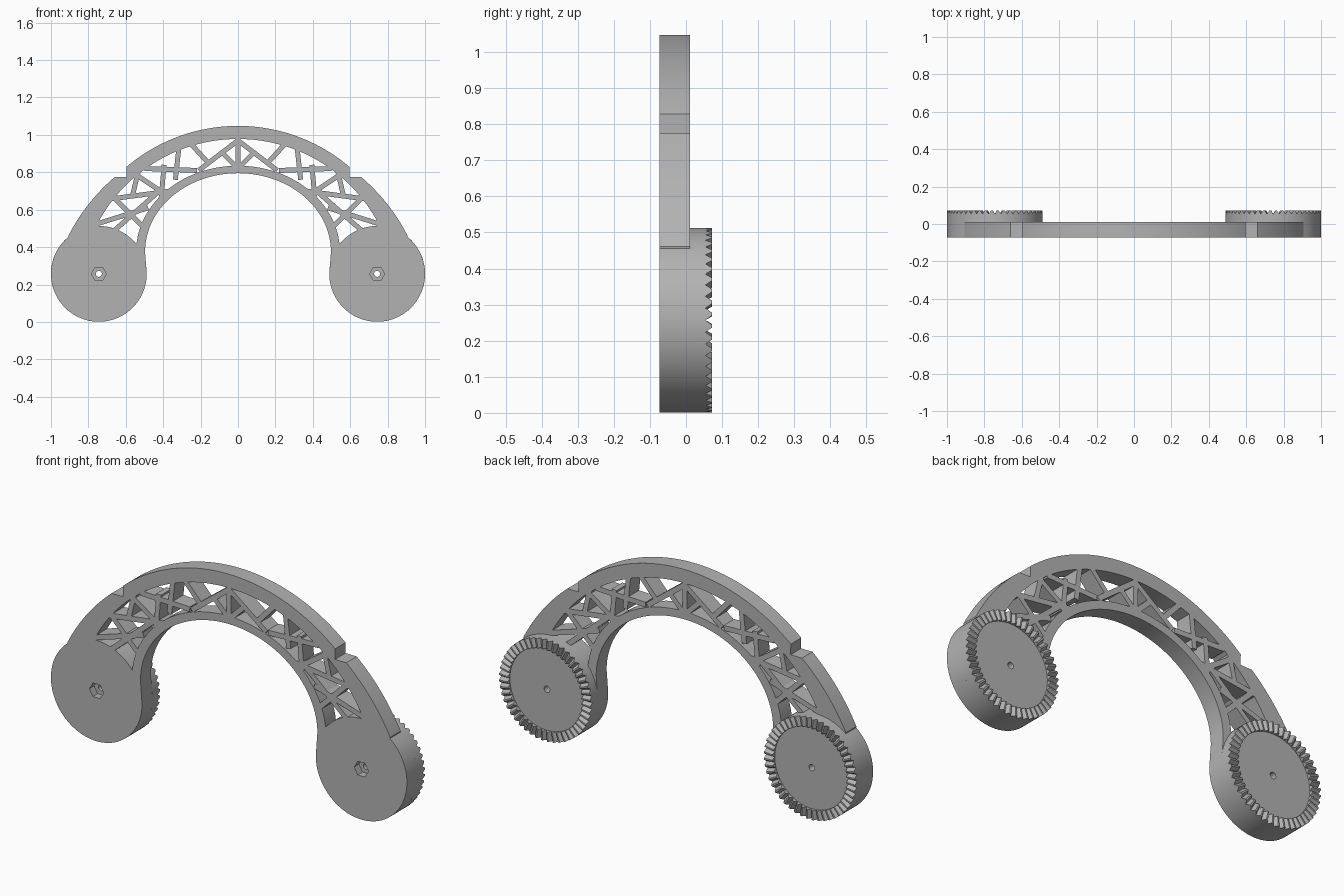
import bpy, bmesh
from math import sin, cos, radians, pi, hypot
from mathutils import Vector

if "Cube" in bpy.data.objects:
    bpy.data.objects.remove(bpy.data.objects["Cube"])

FRONT, BACK = -0.073, 0.011          # arch thickness
HUB_X, HUB_Z, HUB_R = 0.744, 0.257, 0.256
HOLE_R = 0.016

grey = bpy.data.materials.new("plain grey")
grey.use_nodes = True
GREY = (0.45, 0.45, 0.45, 1)
grey.diffuse_color = GREY
grey.node_tree.nodes["Principled BSDF"].inputs["Base Color"].default_value = GREY


def finish(name, bm):
    bmesh.ops.recalc_face_normals(bm, faces=bm.faces)
    mesh = bpy.data.meshes.new(name)
    bm.to_mesh(mesh)
    bm.free()
    mesh.materials.append(grey)
    ob = bpy.data.objects.new(name, mesh)
    bpy.context.collection.objects.link(ob)
    return ob


def add_prism(bm, outline, y0, y1):
    """Extrude an x-z outline along y."""
    face = bm.faces.new([bm.verts.new((x, y0, z)) for x, z in outline])
    ext = bmesh.ops.extrude_face_region(bm, geom=[face])
    for v in ext["geom"]:
        if isinstance(v, bmesh.types.BMVert):
            v.co.y = y1


def prisms(name, outlines, y0, y1):
    bm = bmesh.new()
    for outline in outlines:
        add_prism(bm, outline, y0, y1)
    return finish(name, bm)


def arc(cx, cz, rx, rz, a0, a1, n):
    steps = [radians(a0 + (a1 - a0) * i / n) for i in range(n + 1)]
    return [(cx + rx * cos(a), cz + rz * sin(a)) for a in steps]


def mirrored(half):
    """Close a half outline that starts and ends on x = 0."""
    return half + [(-x, z) for x, z in reversed(half[1:-1])]


def cut(target, cutter):
    mod = target.modifiers.new("cut", "BOOLEAN")
    mod.operation, mod.solver, mod.object = "DIFFERENCE", "EXACT", cutter
    bpy.context.view_layer.objects.active = target
    bpy.ops.object.modifier_apply(modifier=mod.name)
    bpy.data.objects.remove(cutter)


def bar(p, q, w=0.026):
    dx, dz = q[0] - p[0], q[1] - p[1]
    k = w / 2 / hypot(dx, dz)
    nx, nz = -dz * k, dx * k
    return [(p[0] + nx, p[1] + nz), (q[0] + nx, q[1] + nz),
            (q[0] - nx, q[1] - nz), (p[0] - nx, p[1] - nz)]


# Arch with round end hubs and a step on each shoulder
arch_half = (arc(0, 0.128, 0.92, 0.92, 90, 49.6, 24)
             + [(0.596, 0.775)]
             + arc(0, 0, 1.017, 1.017, 49.6, 27, 14)
             + arc(HUB_X, HUB_Z, HUB_R, HUB_R, 51, -180, 64)
             + arc(0, 0.375, 0.497, 0.42, 0, 90, 32))
arch = prisms("arch", [mirrored(arch_half)], FRONT, BACK)

# Window band through the arch, leaving the lattice bars standing
window_half = (arc(0, 0.128, 0.85, 0.85, 90, 29, 30)
               + [(0.78, 0.515)]
               + arc(HUB_X, HUB_Z, HUB_R, HUB_R, 88, 141.6, 14)
               + arc(0, 0.375, 0.545, 0.46, 5, 90, 30))
window = prisms("window_cutter", [mirrored(window_half)], -0.2, 0.2)

lattice = [((0, 0.97), (0.21, 0.81)), ((0.0, 0.82), (0.09, 0.91)),
           ((0.15, 0.84), (0.25, 0.95)), ((0.315, 0.94), (0.335, 0.76)),
           ((0.50, 0.82), (0.22, 0.81)), ((0.395, 0.84), (0.41, 0.67)),
           ((0.36, 0.70), (0.70, 0.655)), ((0.53, 0.82), (0.565, 0.67)),
           ((0.40, 0.69), (0.55, 0.79)), ((0.42, 0.70), (0.66, 0.49)),
           ((0.80, 0.51), (0.48, 0.61)), ((0.50, 0.50), (0.66, 0.66))]
for side in (1, -1):
    for i, (p, q) in enumerate(lattice):
        p, q = (p[0] * side, p[1]), (q[0] * side, q[1])
        cut(window, prisms("bar_%d" % i, [bar(p, q)], -0.3, 0.3))
cut(window, prisms("centre_post", [bar((0, 0.7), (0, 1.1))], -0.3, 0.3))
cut(arch, window)

# Bolt holes with hexagonal nut pockets in front
for side in (1, -1):
    x = HUB_X * side
    cut(arch, prisms("bolt_hole", [arc(x, HUB_Z, HOLE_R, HOLE_R, 0, 345, 23)], -0.2, 0.2))
    cut(arch, prisms("nut_pocket", [arc(x, HUB_Z, 0.04, 0.04, 0, 300, 5)], -0.2, -0.035))


# Toothed coupling discs on the back of the hubs
def coupling(name, cx, teeth=48, inner=0.208, valley=0.054, tip=0.072, floor=0.053):
    bm = bmesh.new()
    rings = []
    for t in range(teeth):
        for frac, top in ((0.0, valley), (0.38, tip), (0.62, tip)):
            a = 2 * pi * (t + frac) / teeth
            loop = [(HOLE_R, BACK), (HUB_R, BACK), (HUB_R, top),
                    (inner, top), (inner, floor), (HOLE_R, floor)]
            rings.append([bm.verts.new((cx + r * cos(a), y, HUB_Z + r * sin(a)))
                          for r, y in loop])
    for i, ring in enumerate(rings):
        nxt = rings[(i + 1) % len(rings)]
        for j in range(len(ring)):
            k = (j + 1) % len(ring)
            bm.faces.new((ring[j], ring[k], nxt[k], nxt[j]))
    return finish(name, bm)


parts = [arch, coupling("left_coupling", HUB_X), coupling("right_coupling", -HUB_X)]

# Smooth the round walls, keep the hard edges
bpy.ops.object.select_all(action="DESELECT")
for ob in parts:
    ob.select_set(True)
bpy.context.view_layer.objects.active = arch
bpy.ops.object.shade_smooth_by_angle(angle=radians(20))
